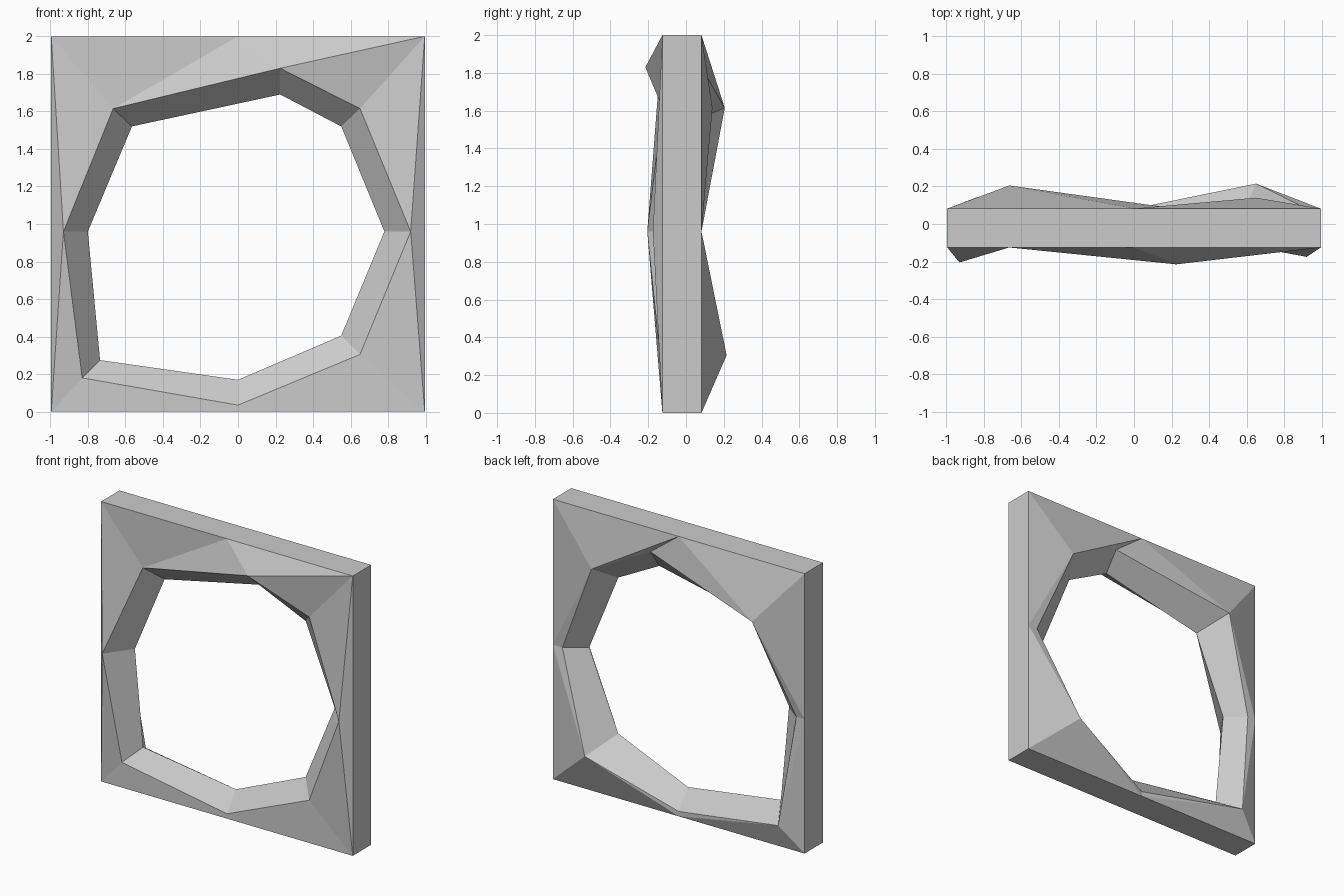
import bpy
import bmesh

cube = bpy.data.objects.get("Cube")
if cube:
    bpy.data.objects.remove(cube, do_unlink=True)

FRONT, BACK = -0.125, 0.082
MIDDLE = (FRONT + BACK) / 2
W, H, SIDE = 0.995, 2.0, 0.96

# Outline of the square slab: corners and edge midpoints, clockwise from top left
outline = [(-W, H), (0, H), (W, H), (W, SIDE), (W, 0), (0, 0), (-W, 0), (-W, SIDE)]
# Uneven opening: wide rim (x, z, front y, back y) and narrow throat (x, z)
rim = [(-0.665, 1.615, FRONT, 0.205), (0.225, 1.83, -0.215, BACK),
       (0.65, 1.615, FRONT, 0.14), (0.92, 0.96, -0.175, BACK),
       (0.65, 0.305, FRONT, 0.215), (0, 0.035, FRONT, BACK),
       (-0.83, 0.18, FRONT, 0.145), (-0.93, 0.96, -0.205, BACK)]
throat = [(-0.565, 1.52), (0.225, 1.69), (0.55, 1.52), (0.78, 0.96),
          (0.55, 0.405), (0, 0.17), (-0.735, 0.275), (-0.8, 0.96)]

bm = bmesh.new()


def ring(points):
    return [bm.verts.new(p) for p in points]


def bridge(a, b):
    for i in range(8):
        j = (i + 1) % 8
        bm.faces.new((a[i], a[j], b[j], b[i]))


def faceted(outer, inner, raised):
    # Fold each panel: along the raised rim point, otherwise towards the edge midpoint
    for i in range(8):
        j = (i + 1) % 8
        if i in raised or (i not in raised and i % 2 == 1):
            bm.faces.new((outer[i], outer[j], inner[j])) if i not in raised else \
                bm.faces.new((outer[i], outer[j], inner[i]))
            tri = (outer[i], inner[j], inner[i]) if i not in raised else \
                (outer[j], inner[j], inner[i])
            bm.faces.new(tri)
        elif j in raised and i != 0:
            bm.faces.new((outer[i], outer[j], inner[j]))
            bm.faces.new((outer[i], inner[j], inner[i]))
        else:
            bm.faces.new((outer[i], outer[j], inner[i]))
            bm.faces.new((outer[j], inner[j], inner[i]))


front_edge = ring((x, FRONT, z) for x, z in outline)
back_edge = ring((x, BACK, z) for x, z in outline)
front_rim = ring((x, f, z) for x, z, f, b in rim)
back_rim = ring((x, b, z) for x, z, f, b in rim)
throat_ring = ring((x, MIDDLE, z) for x, z in throat)

# Outer sides, sloping faces and the two chamfers of the opening
bridge(front_edge, back_edge)
faceted(front_edge, front_rim, {1, 3, 7})
faceted(back_edge, back_rim, set())
bridge(front_rim, throat_ring)
bridge(throat_ring, back_rim)
bmesh.ops.recalc_face_normals(bm, faces=bm.faces)

mesh = bpy.data.meshes.new("window_frame")
bm.to_mesh(mesh)
bm.free()
frame = bpy.data.objects.new("window_frame", mesh)
bpy.context.collection.objects.link(frame)

# Plain grey stone
grey = bpy.data.materials.new("light_grey")
grey.use_nodes = True
color = (0.6, 0.6, 0.6, 1)
grey.diffuse_color = color
grey.node_tree.nodes["Principled BSDF"].inputs["Base Color"].default_value = color
mesh.materials.append(grey)
